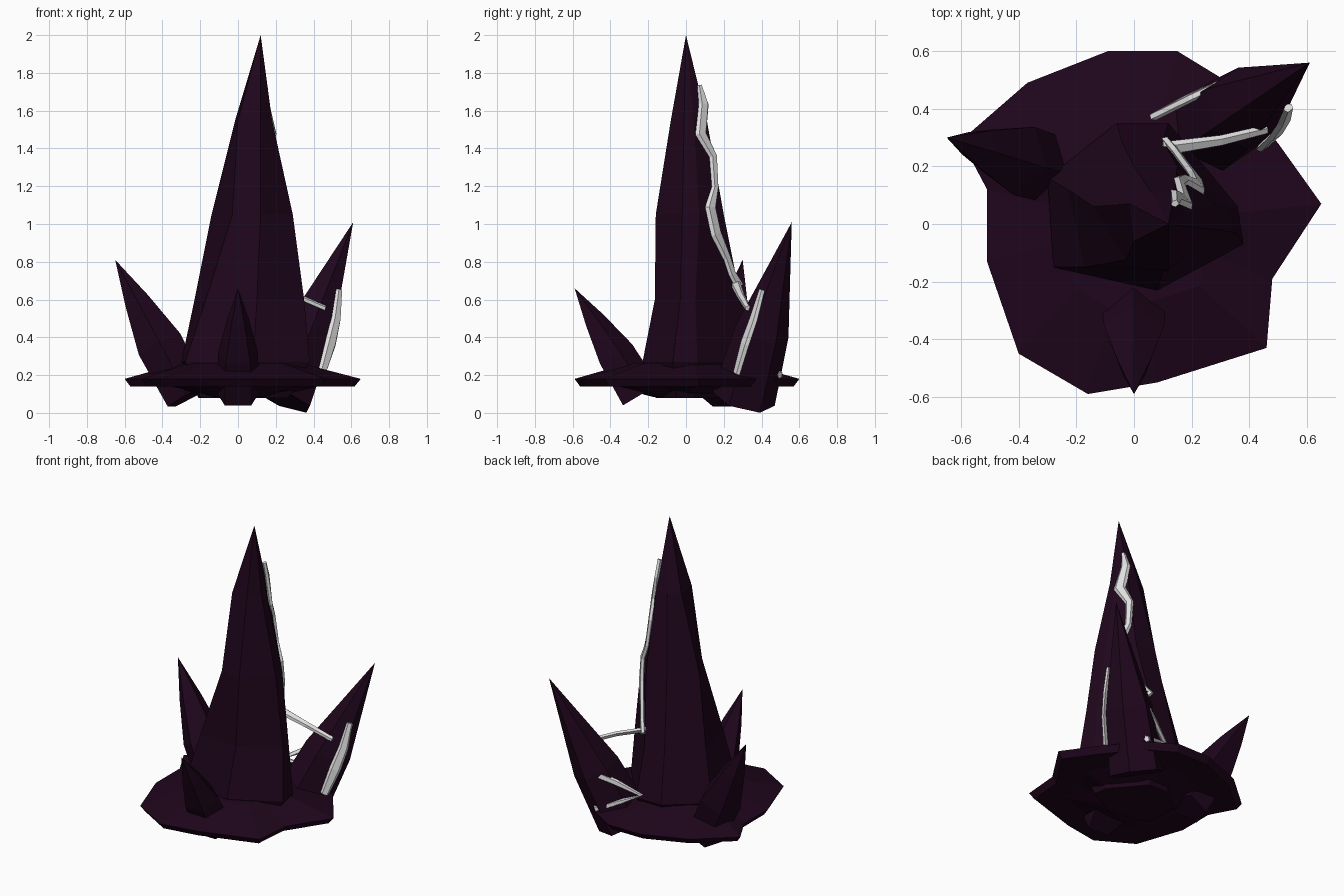
import bpy, bmesh, math
from mathutils import Vector
from mathutils.bvhtree import BVHTree

if "Cube" in bpy.data.objects:
    bpy.data.objects.remove(bpy.data.objects["Cube"])


def material(name, rgb):
    m = bpy.data.materials.new(name)
    m.diffuse_color = (*rgb, 1)
    m.use_nodes = True
    m.node_tree.nodes["Principled BSDF"].inputs["Base Color"].default_value = m.diffuse_color
    return m


ROCK = material("dark_purple_crystal", (0.0135, 0.0018, 0.0115))
SILVER = material("silver_vein", (0.75, 0.75, 0.75))


def finish(bm, name, mat):
    bmesh.ops.recalc_face_normals(bm, faces=bm.faces)
    me = bpy.data.meshes.new(name)
    bm.to_mesh(me)
    me.materials.append(mat)
    ob = bpy.data.objects.new(name, me)
    bpy.context.collection.objects.link(ob)
    return ob


def loft(name, rings, tip=None, mat=ROCK):
    """Skin a stack of equal-length rings; close with a tip point or a cap."""
    bm = bmesh.new()
    vr = [[bm.verts.new(p) for p in r] for r in rings]
    n = len(vr[0])
    for a, b in zip(vr, vr[1:]):
        for i in range(n):
            bm.faces.new((a[i], a[(i + 1) % n], b[(i + 1) % n], b[i]))
    bm.faces.new(vr[0][::-1])
    if tip:
        t = bm.verts.new(tip)
        for i in range(n):
            bm.faces.new((vr[-1][i], vr[-1][(i + 1) % n], t))
    else:
        bm.faces.new(vr[-1])
    return finish(bm, name, mat)


def flat(points, z, s=1.0):
    return [(x * s, y * s, z) for x, y in points]


# rocky base disc with a shallow belly
rim = [(-0.09, 0.60), (-0.37, 0.49), (-0.60, 0.29), (-0.51, 0.12), (-0.51, -0.13),
       (-0.40, -0.45), (-0.16, -0.59), (0.08, -0.55), (0.46, -0.43), (0.48, -0.19),
       (0.65, 0.07), (0.50, 0.28), (0.33, 0.49), (0.15, 0.60)]
loft("base_disc", [flat(rim, 0.085, 0.3), flat(rim, 0.14, 0.65), flat(rim, 0.14, 0.95),
                   flat(rim, 0.18), flat(rim, 0.265, 0.5)])

# main tall crystal
foot = [(-0.28, -0.15), (0.08, -0.23), (0.38, -0.07), (0.36, 0.06), (0.12, 0.35),
        (-0.06, 0.35), (-0.30, 0.16)]
low = [(-0.17, -0.15), (0.10, -0.165), (0.35, -0.03), (0.335, 0.05), (0.10, 0.29),
       (-0.04, 0.28), (-0.23, 0.12)]
mid = [(-0.03, -0.125), (0.12, -0.16), (0.29, -0.02), (0.275, 0.07), (0.15, 0.20),
       (0.00, 0.20), (-0.14, 0.06)]
high = [(0.0, -0.06), (0.12, -0.08), (0.18, -0.01), (0.18, 0.04), (0.14, 0.11),
        (0.06, 0.11), (-0.015, 0.07)]
main = loft("main_crystal", [flat(foot, 0.08, 0.7), flat(foot, 0.27), flat(low, 0.60),
                             flat(mid, 1.05), flat(high, 1.55)], (0.12, 0, 2.0))


# leaning side crystals
def crystal(name, base, tip, radii, sides, phase=math.pi / 2):
    base, tip = Vector(base), Vector(tip)
    axis = (tip - base).normalized()
    side = axis.cross(Vector((0, 0, 1))).normalized()
    up = side.cross(axis)
    rings = []
    for t, r in zip((0, 0.38, 0.7), radii):
        c = base.lerp(tip, t)
        rings.append([c + (side * math.cos(a) + up * math.sin(a)) * r
                      for a in (phase + math.tau * i / sides for i in range(sides))])
    return loft(name, rings, tip)


crystal("left_crystal", (-0.27, 0.185, 0.08), (-0.65, 0.30, 0.81), (0.12, 0.13, 0.07), 5)
back = crystal("back_right_crystal", (0.235, 0.305, 0.075), (0.61, 0.56, 1.01),
               (0.17, 0.145, 0.07), 6)
crystal("front_crystal", (0, -0.25, 0.09), (0, -0.59, 0.66), (0.12, 0.11, 0.06), 5)


# silver veins: flat-topped ribbons
def ribbon(name, pts, normals, widths):
    rings = []
    for i, (p, n) in enumerate(zip(pts, normals)):
        t = (pts[min(i + 1, len(pts) - 1)] - pts[max(i - 1, 0)]).normalized()
        s = t.cross(n).normalized()
        w = widths[i % len(widths)]
        rings.append([p - s * w, p - s * w * 0.6 + n * 0.016,
                      p + s * w * 0.6 + n * 0.016, p + s * w, p - n * 0.012])
    loft(name, rings, mat=SILVER)


def vein(name, target, path, widths):
    """Ribbon whose points are snapped onto the target's faces."""
    tree = BVHTree.FromPolygons([v.co for v in target.data.vertices],
                                [p.vertices[:] for p in target.data.polygons])
    hits = [tree.find_nearest(Vector(p)) for p in path]
    ribbon(name, [h[0] + h[1] * 0.008 for h in hits], [h[1] for h in hits], widths)


vein("main_vein", main,
     [(0.16, 0.09, 1.74), (0.17, 0.11, 1.64), (0.20, 0.09, 1.48), (0.17, 0.15, 1.36),
      (0.20, 0.18, 1.20), (0.23, 0.14, 1.09), (0.22, 0.17, 0.95), (0.17, 0.22, 0.82),
      (0.15, 0.245, 0.74), (0.11, 0.28, 0.67)],
     (0.012, 0.03, 0.038, 0.025, 0.02, 0.036, 0.038, 0.025, 0.024, 0.03))
ribbon("bridge_vein",
       [Vector((0.10, 0.26, 0.69)), Vector((0.30, 0.29, 0.62)), Vector((0.46, 0.33, 0.55))],
       [Vector((0.3, -0.4, 0.85)).normalized()] * 3, (0.028, 0.02, 0.016))
vein("right_vein", back, [(0.53, 0.41, 0.65), (0.52, 0.36, 0.50), (0.50, 0.30, 0.37),
                          (0.45, 0.26, 0.21)], (0.018, 0.03, 0.035, 0.025))
ribbon("back_vein",
       [Vector((0.36, 0.51, 0.45)), Vector((0.20, 0.435, 0.38)), Vector((0.07, 0.37, 0.31)),
        Vector((0.18, 0.43, 0.26)), Vector((0.32, 0.495, 0.20))],
       [Vector((-0.5, 0.85, 0.1)).normalized()] * 5, (0.024, 0.02, 0.014, 0.016, 0.02))
